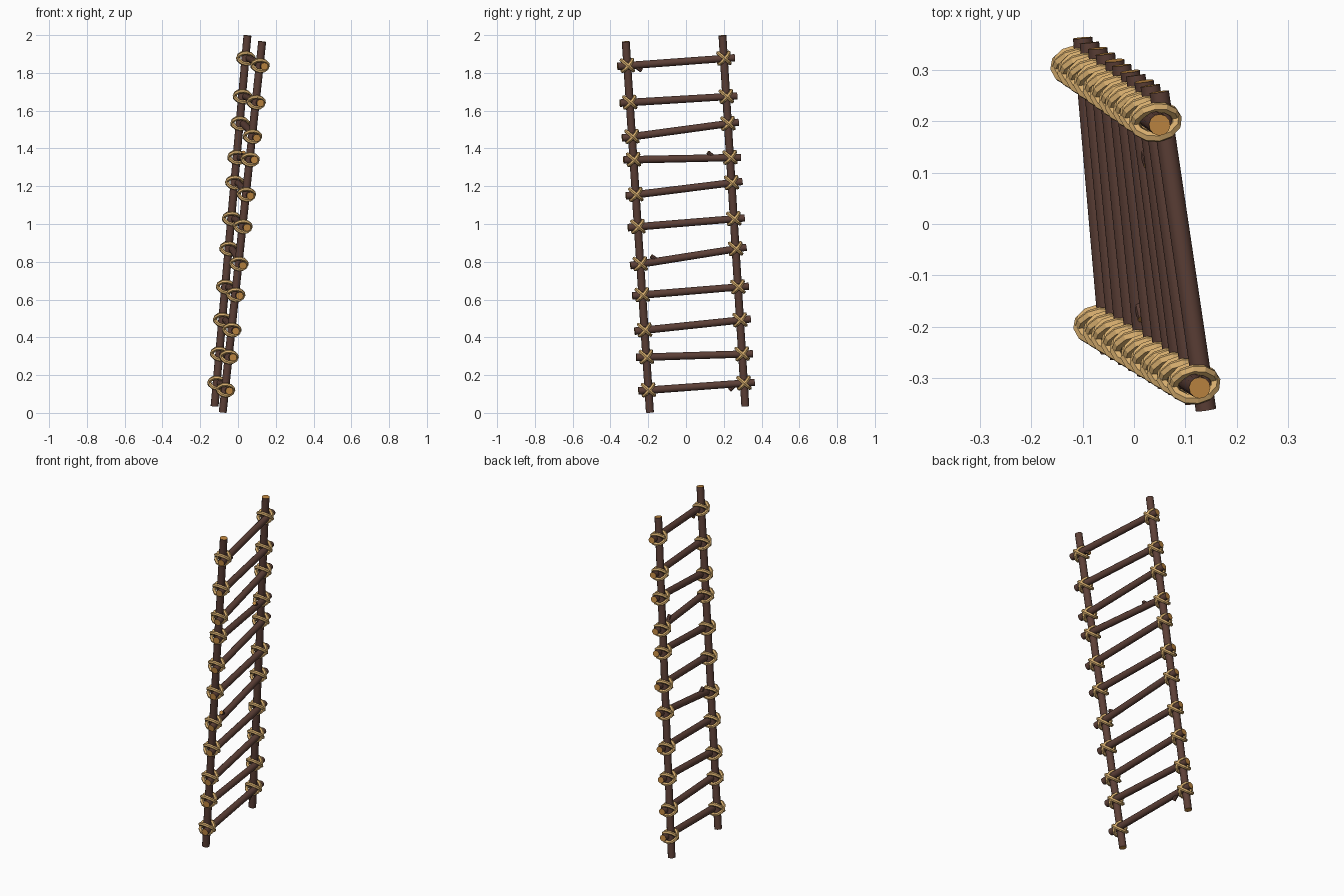
import bpy, bmesh, math
from mathutils import Vector, Matrix

if "Cube" in bpy.data.objects:
    bpy.data.objects.remove(bpy.data.objects["Cube"])


def material(name, rgb):
    m = bpy.data.materials.new(name)
    m.diffuse_color = (*rgb, 1)
    m.use_nodes = True
    m.node_tree.nodes["Principled BSDF"].inputs["Base Color"].default_value = m.diffuse_color
    return m


BARK = material("bark", (0.109, 0.051, 0.038))
CUT = material("cut_wood", (0.527, 0.246, 0.055))
ROPE = material("rope", (0.69, 0.43, 0.16))


def finish(name, bm, mats, smooth):
    me = bpy.data.meshes.new(name)
    bm.to_mesh(me)
    bm.free()
    for m in mats:
        me.materials.append(m)
    ob = bpy.data.objects.new(name, me)
    bpy.context.collection.objects.link(ob)
    if smooth:
        bpy.ops.object.select_all(action='DESELECT')
        ob.select_set(True)
        bpy.context.view_layer.objects.active = ob
        bpy.ops.object.shade_smooth_by_angle(angle=math.radians(40))
    return ob


def pole(name, a, b, r1, r2, sides=12):
    """Round pole from a to b with pale cut ends."""
    d = b - a
    bm = bmesh.new()
    bmesh.ops.create_cone(bm, cap_ends=True, segments=sides,
                          radius1=r1, radius2=r2, depth=d.length)
    for f in bm.faces:
        f.material_index = 1 if len(f.verts) > 4 else 0
    rot = d.to_track_quat('Z', 'Y').to_matrix().to_4x4()
    bm.transform(Matrix.Translation((a + b) / 2) @ rot)
    return finish(name, bm, [BARK, CUT], True)


def rope_ring(name, c, u, v, R, r, n=12, k=6):
    """Rope loop lying in the plane of u and v."""
    w = u.cross(v).normalized()
    bm = bmesh.new()
    rows = []
    for i in range(n):
        t = 2 * math.pi * i / n
        out = u * math.cos(t) + v * math.sin(t)
        rows.append([bm.verts.new(c + out * (R + r * math.cos(2 * math.pi * j / k))
                                  + w * r * math.sin(2 * math.pi * j / k))
                     for j in range(k)])
    for i in range(n):
        p, q = rows[i], rows[(i + 1) % n]
        for j in range(k):
            bm.faces.new((p[j], q[j], q[(j + 1) % k], p[(j + 1) % k]))
    bmesh.ops.recalc_face_normals(bm, faces=bm.faces[:])
    return finish(name, bm, [ROPE], False)


# Rails
A0, A1 = Vector((-0.081, -0.191, 0.003)), Vector((0.128, -0.319, 1.966))
B0, B1 = Vector((-0.124, 0.314, 0.035)), Vector((0.05, 0.193, 1.998))
pole("front_rail", A0, A1, 0.021, 0.021)
pole("back_rail", B0, B1, 0.021, 0.021)


def at_height(p, q, z):
    return p.lerp(q, (z - p.z) / (q.z - p.z))


# Rung heights where each rung crosses the front and back rail
heights = [(0.122, 0.159), (0.297, 0.313), (0.44, 0.493), (0.626, 0.668),
           (0.79, 0.87), (0.987, 1.029), (1.157, 1.22), (1.342, 1.353),
           (1.464, 1.533), (1.645, 1.676), (1.84, 1.878)]
# Broken twig stubs: rung index -> (y position, up/down, lean along rung)
stubs = {0: (0.262, -1, -1), 4: (-0.148, 1, -1), 7: (0.15, 1, -1), 10: (-0.272, -1, 1)}

for i, (za, zb) in enumerate(heights):
    a, b = at_height(A0, A1, za), at_height(B0, B1, zb)
    along = (b - a).normalized()
    up = ((A1 - A0) + (B1 - B0)).normalized()
    n = along.cross(up).normalized()
    off = n * 0.018

    # Rung resting on the outer side of the rails
    ra, rb = a + off - along * 0.055, b + off + along * 0.055
    pole(f"rung_{i + 1}", ra, rb, 0.02, 0.019)

    # Crossed rope lashings
    side = up.cross(n).normalized()
    for label, c in (("front", a), ("back", b)):
        for s, R in ((1, 0.040), (-1, 0.042)):
            diag = (up + side * s).normalized()
            rope_ring(f"{label}_lashing_{i + 1}_{'a' if s > 0 else 'b'}",
                      c + n * 0.002, n, diag, R, 0.0105)

    # Twig stub
    if i in stubs:
        y, ud, lean = stubs[i]
        p = ra.lerp(rb, (y - ra.y) / (rb.y - ra.y))
        d = (along * lean * 0.75 + up * ud * 0.7).normalized()
        pole(f"twig_stub_{i + 1}", p, p + d * 0.047, 0.013, 0.011, 8)
